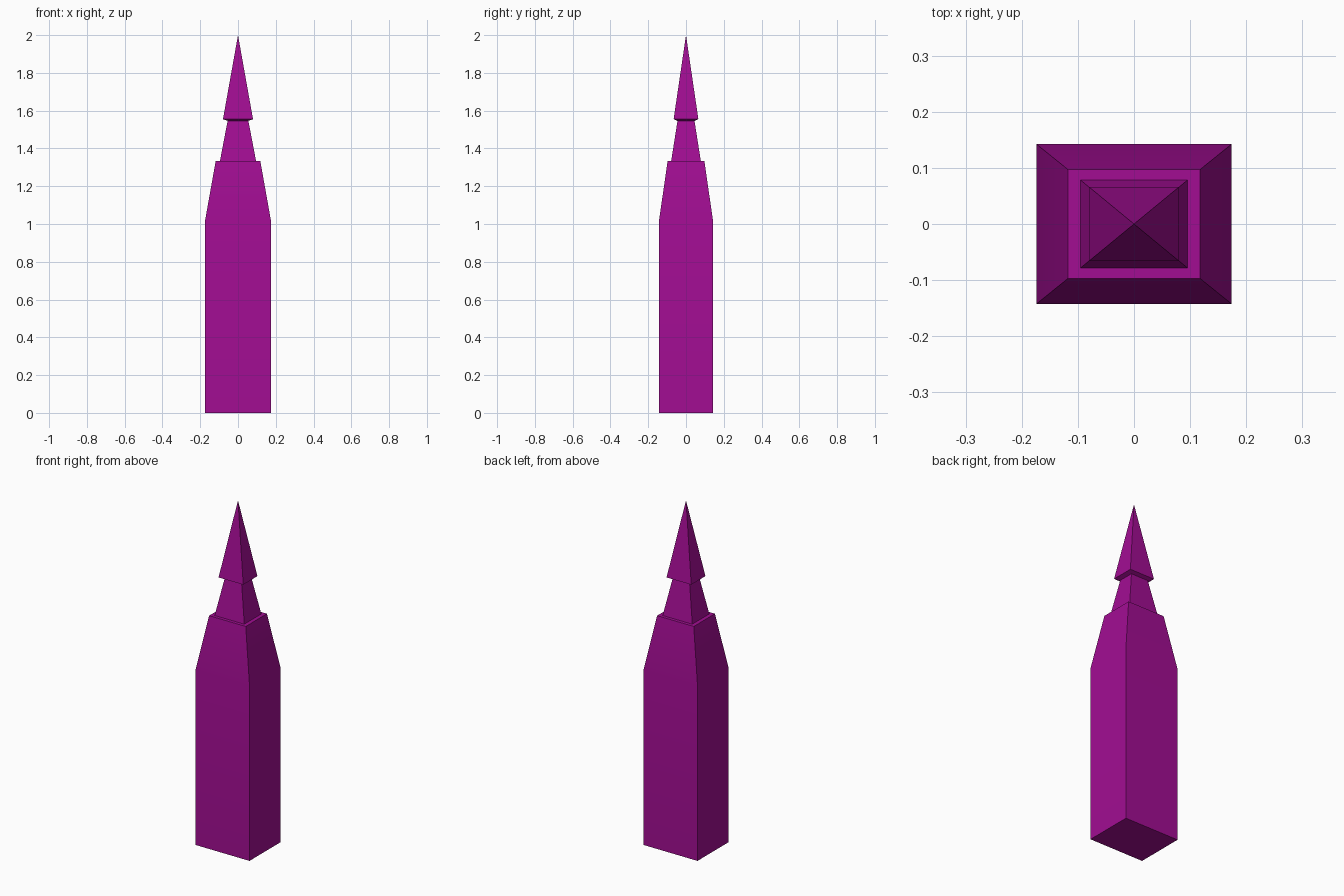
import bpy, bmesh

if "Cube" in bpy.data.objects:
    bpy.data.objects.remove(bpy.data.objects["Cube"])

mat = bpy.data.materials.new("purple")
mat.diffuse_color = (0.36, 0.004, 0.29, 1)
mat.use_nodes = True
mat.node_tree.nodes["Principled BSDF"].inputs["Base Color"].default_value = mat.diffuse_color


def tapered_tower(name, rings, apex):
    """Stack rectangular rings (half x, half y, z), closed below, pointed on top."""
    bm = bmesh.new()
    loops = []
    for hx, hy, z in rings:
        loops.append([bm.verts.new((sx * hx, sy * hy, z))
                      for sx, sy in ((-1, -1), (1, -1), (1, 1), (-1, 1))])
    tip = bm.verts.new((0, 0, apex))
    bm.faces.new(loops[0][::-1])
    for a, b in zip(loops, loops[1:]):
        for i in range(4):
            j = (i + 1) % 4
            bm.faces.new((a[i], a[j], b[j], b[i]))
    for i in range(4):
        bm.faces.new((loops[-1][i], loops[-1][(i + 1) % 4], tip))
    bmesh.ops.recalc_face_normals(bm, faces=bm.faces)
    mesh = bpy.data.meshes.new(name)
    bm.to_mesh(mesh)
    bm.free()
    mesh.materials.append(mat)
    obj = bpy.data.objects.new(name, mesh)
    bpy.context.collection.objects.link(obj)
    bpy.context.view_layer.objects.active = obj
    obj.select_set(True)
    bpy.ops.object.shade_smooth_by_angle()
    return obj


# Shaft, sloped shoulder, narrow neck and overhanging pointed cap
tapered_tower("spire", [
    (0.174, 0.1425, 0.0),
    (0.174, 0.1425, 1.02),
    (0.118, 0.0973, 1.334),
    (0.0955, 0.0785, 1.334),
    (0.055, 0.045, 1.546),
    (0.0795, 0.0655, 1.555),
], 2.0)
